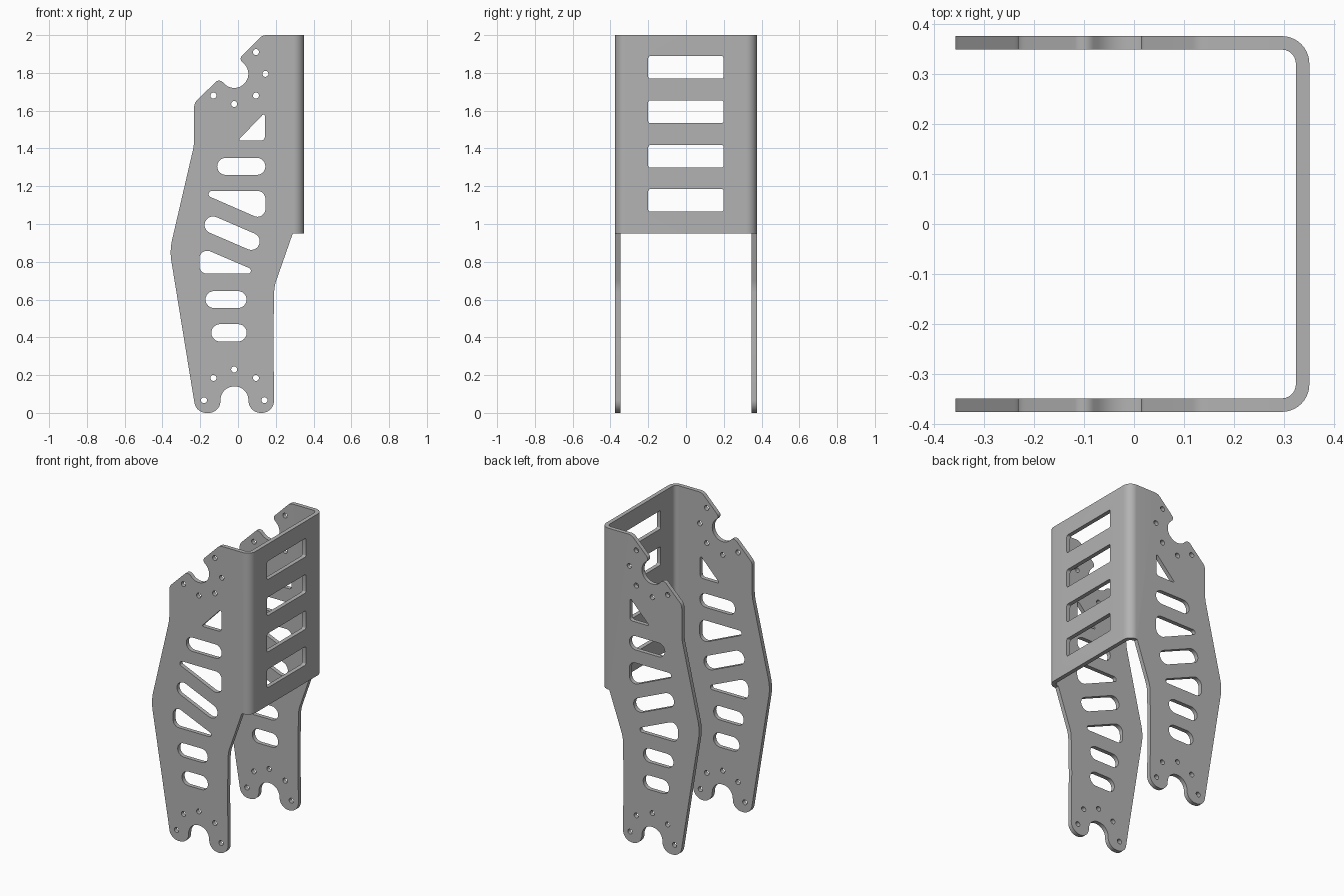
import bpy, bmesh, math
from mathutils import Vector

if "Cube" in bpy.data.objects:
    bpy.data.objects.remove(bpy.data.objects["Cube"])

steel = bpy.data.materials.new("plain_grey_steel")
steel.use_nodes = True
GREY = (0.45, 0.45, 0.45, 1)
steel.diffuse_color = GREY
steel.node_tree.nodes["Principled BSDF"].inputs["Base Color"].default_value = GREY


def rounded(corners, steps=10):
    """Polygon whose corners (u, v, radius) are replaced by arcs."""
    out = []
    for i, (u, v, r) in enumerate(corners):
        p = Vector((u, v))
        a = (Vector(corners[i - 1][:2]) - p).normalized()
        b = (Vector(corners[(i + 1) % len(corners)][:2]) - p).normalized()
        if r == 0:
            out.append(p)
            continue
        half = a.angle(b) / 2
        centre = p + (a + b).normalized() * (r / math.sin(half))
        start = p + a * (r / math.tan(half)) - centre
        end = p + b * (r / math.tan(half)) - centre
        sweep = math.pi - 2 * half
        for k in range(steps + 1):
            t = k / steps
            out.append(centre + (start * math.sin((1 - t) * sweep)
                                 + end * math.sin(t * sweep)) / math.sin(sweep))
    return out


def circle(u, v, r, n=20):
    return [Vector((u + r * math.cos(k * math.tau / n),
                    v + r * math.sin(k * math.tau / n))) for k in range(n)]


def slot(u0, v0, u1, v1, r, n=12):
    """Round-ended slot between two end centres."""
    ang = math.atan2(v1 - v0, u1 - u0) - math.pi / 2
    ends = [(u1, v1, ang), (u0, v0, ang + math.pi)]
    return [Vector((u + r * math.cos(s + math.pi * k / n),
                    v + r * math.sin(s + math.pi * k / n)))
            for u, v, s in ends for k in range(n + 1)]


def prisms(name, loops, place, lo, hi):
    """One object holding a prism for each loop; place maps (u, v, depth) to xyz."""
    bm = bmesh.new()
    for loop in loops:
        face = bm.faces.new([bm.verts.new(place(p.x, p.y, lo)) for p in loop])
        new = bmesh.ops.extrude_face_region(bm, geom=[face])["geom"]
        move = Vector(place(0, 0, hi)) - Vector(place(0, 0, lo))
        bmesh.ops.translate(bm, vec=move,
                            verts=[g for g in new if isinstance(g, bmesh.types.BMVert)])
    bmesh.ops.remove_doubles(bm, verts=bm.verts, dist=1e-5)
    bmesh.ops.recalc_face_normals(bm, faces=bm.faces)
    mesh = bpy.data.meshes.new(name)
    bm.to_mesh(mesh)
    bm.free()
    obj = bpy.data.objects.new(name, mesh)
    bpy.context.collection.objects.link(obj)
    mesh.materials.append(steel)
    return obj


def along_y(u, v, d):
    return (u, d, v)


def along_x(u, v, d):
    return (d, u, v)


def along_z(u, v, d):
    return (u, v, d)


# Bent sheet: U-shaped section, open towards -x
W, T, X = 0.375, 0.027, 0.35
section = rounded([(-0.4, -W, 0), (X, -W, 0.055), (X, W, 0.055), (-0.4, W, 0),
                   (-0.4, W - T, 0), (X - T, W - T, 0.028),
                   (X - T, T - W, 0.028), (-0.4, T - W, 0)])
bracket = prisms("folded_bracket", [section], along_z, -0.1, 2.1)

# Side silhouette: feet, leg, wide upper flange, notched head
outline = rounded([
    (-0.222, 0, 0.064), (-0.093, 0, 0.062), (-0.093, 0.14, 0.072), (0.055, 0.14, 0.072),
    (0.055, 0, 0.066), (0.192, 0, 0.066), (0.187, 0.4, 0.3), (0.192, 0.67, 0.2),
    (0.29, 0.95, 0), (0.45, 0.95, 0), (0.45, 2, 0), (0.13, 2, 0.05),
    (0.005, 1.875, 0.022), (0.085, 1.795, 0.073), (-0.02, 1.69, 0.073),
    (-0.1, 1.77, 0.027), (-0.232, 1.64, 0.05), (-0.232, 1.42, 0.3), (-0.362, 0.86, 0.3)])

# Openings in both side plates
openings = [
    rounded([(0.142, 1.59, 0.007), (0, 1.442, 0.006), (0.142, 1.442, 0.02)]),
    slot(-0.065, 1.305, 0.1, 1.305, 0.045),
    rounded([(-0.155, 1.175, 0.016), (-0.155, 1.147, 0.014),
             (0.145, 1.016, 0.042), (0.145, 1.175, 0.042)]),
    slot(-0.132, 0.995, 0.07, 0.908, 0.045),
    rounded([(-0.205, 0.88, 0.042), (-0.205, 0.737, 0.042),
             (0.068, 0.737, 0.014), (0.068, 0.763, 0.014)]),
    slot(-0.127, 0.6, 0, 0.6, 0.045),
    slot(-0.095, 0.424, 0, 0.424, 0.046)]
bolts = [(-0.13, 1.68), (-0.02, 1.635), (0.095, 1.68), (0.145, 1.795), (0.095, 1.91),
         (-0.13, 0.185), (-0.02, 0.23), (0.095, 0.185), (0.14, 0.067), (-0.18, 0.067)]
openings += [circle(x, z, 0.016) for x, z in bolts]

# Four windows in the back plate
windows = [rounded([(-0.2, z, 0.01), (0.198, z, 0.01),
                    (0.198, z + 0.12, 0.01), (-0.2, z + 0.12, 0.01)], 5)
           for z in (1.065, 1.298, 1.534, 1.769)]

cutters = [(prisms("silhouette_cutter", [outline], along_y, -0.6, 0.6), "INTERSECT"),
           (prisms("opening_cutter", openings, along_y, -0.6, 0.6), "DIFFERENCE"),
           (prisms("window_cutter", windows, along_x, 0.25, 0.5), "DIFFERENCE")]
bpy.context.view_layer.objects.active = bracket
for cutter, mode in cutters:
    cutter.hide_render = True
    mod = bracket.modifiers.new(cutter.name, "BOOLEAN")
    mod.operation, mod.solver, mod.object = mode, "EXACT", cutter
    bpy.ops.object.modifier_apply(modifier=mod.name)
    bpy.data.objects.remove(cutter)

# Smooth bends, crisp cut edges
bpy.ops.object.select_all(action="DESELECT")
bracket.select_set(True)
bpy.ops.object.shade_smooth_by_angle(angle=math.radians(30))
